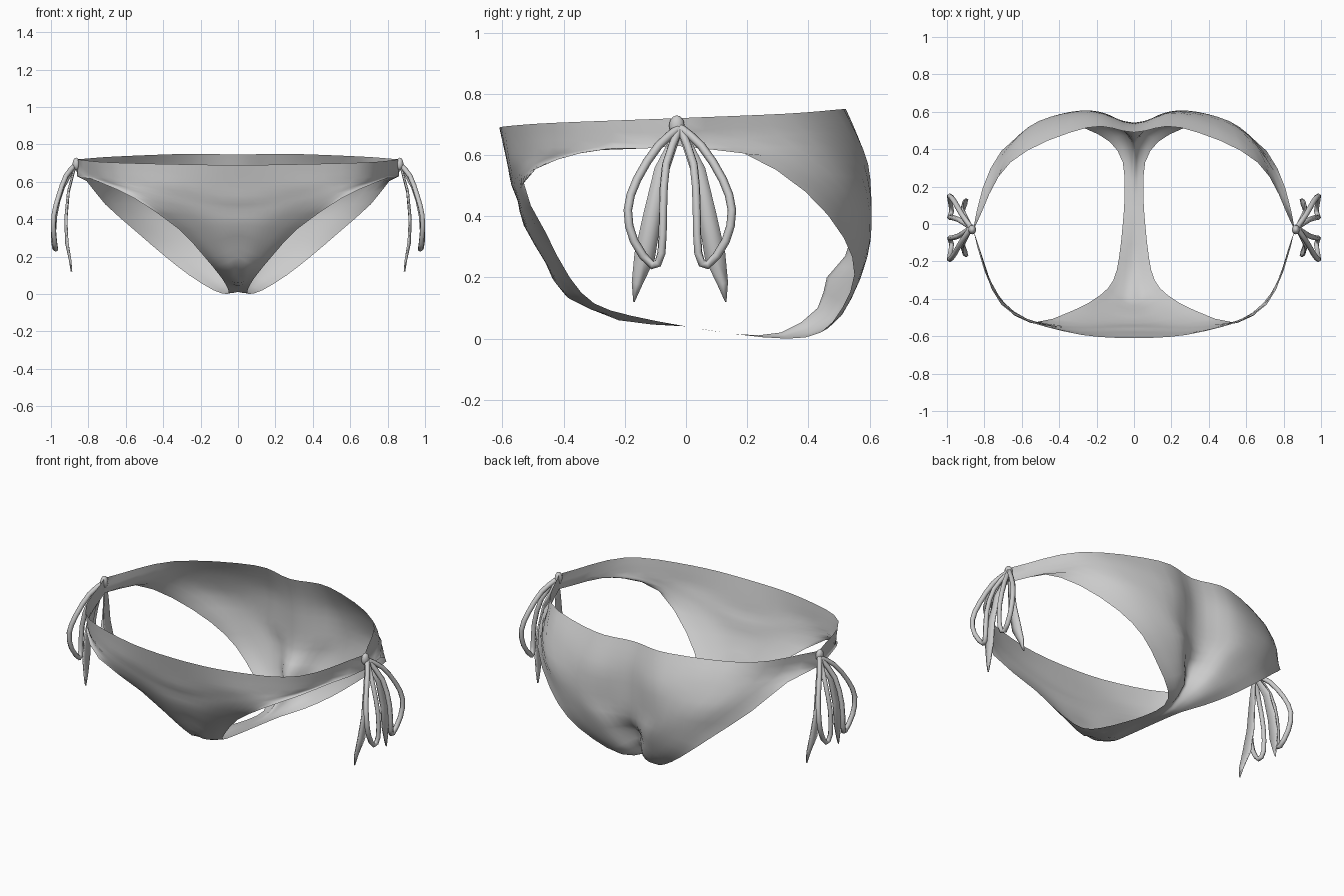
import bpy
import bmesh
from mathutils import Vector

cube = bpy.data.objects.get("Cube")
if cube:
    bpy.data.objects.remove(cube, do_unlink=True)

# One plain fabric colour
fabric = bpy.data.materials.new("grey_fabric")
fabric.use_nodes = True
GREY = (0.6, 0.6, 0.6, 1.0)
fabric.diffuse_color = GREY
fabric.node_tree.nodes["Principled BSDF"].inputs["Base Color"].default_value = GREY


def spline(points, steps, mirror_start=False):
    """Smooth path through the points; optionally symmetric about x = 0 at its start."""
    first, last = points[0], points[-1]
    before = Vector((-points[1].x, points[1].y, points[1].z)) if mirror_start else 2 * first - points[1]
    padded = [before] + points + [2 * last - points[-2]]
    path = []
    for a, b, c, d in zip(padded, padded[1:], padded[2:], padded[3:]):
        for i in range(steps):
            t = i / steps
            path.append(b + 0.5 * t * (c - a + t * (2 * a - 5 * b + 4 * c - d
                                                    + t * (3 * (b - c) + d - a))))
    return path + [last.copy()]


def grid_object(name, rows, weld=0.0005):
    """Skin a list of equally long point rows with quads."""
    bm = bmesh.new()
    grid = [[bm.verts.new(p) for p in row] for row in rows]
    for lower, upper in zip(grid, grid[1:]):
        for i in range(len(lower) - 1):
            bm.faces.new((lower[i], lower[i + 1], upper[i + 1], upper[i]))
    bmesh.ops.remove_doubles(bm, verts=bm.verts, dist=weld)
    bmesh.ops.recalc_face_normals(bm, faces=bm.faces)
    mesh = bpy.data.meshes.new(name)
    bm.to_mesh(mesh)
    bm.free()
    obj = bpy.data.objects.new(name, mesh)
    bpy.context.collection.objects.link(obj)
    return finish(obj)


def finish(obj):
    obj.data.materials.append(fabric)
    if obj.type == 'MESH':
        obj.data.shade_smooth()
    return obj


# Cross rows in hundredths: centre (y, z), two inner points, leg edge
FRONT = [
    (-61, 69, 37, -57.5, 69.5, 71, -43, 70.5, 86, -3, 72),
    (-59, 60, 37, -57, 63, 70, -43, 65, 86, -3, 63),
    (-58, 55, 38, -56.5, 58, 66, -46, 60, 80, -25, 62),
    (-57, 50, 32, -56, 53, 55, -52, 56, 71, -42, 58.5),
    (-55, 45, 20, -55, 46, 40, -54, 49, 55, -53, 51),
    (-53, 37, 12, -52, 36, 23, -49, 35, 32, -46, 35),
    (-46, 25, 7, -44, 22, 13, -41, 20, 18, -38, 20),
    (-40, 15, 4, -38, 13, 8, -34, 12, 11, -30, 11.5),
    (-22, 6, 3, -21, 6.5, 5, -20, 7, 8, -18, 7.5),
    (0, 4, 2, 0, 4, 4, 0, 4, 6, 0, 4),
]
BACK = [
    (16, 1.5, 2, 16, 1.5, 3, 16, 1.5, 5, 16, 1.5),
    (31, 2, 2, 32, 1, 4, 33, 0.5, 6, 33, 0),
    (43, 10, 4, 47, 7, 8, 47, 4, 13, 44, 2),
    (46, 20, 10, 54, 17, 18, 54, 13, 26, 51, 10),
    (52, 27, 15, 59, 28, 28, 58, 24, 40, 55, 21),
    (54, 36, 22, 60.5, 37, 39, 58, 35, 54, 51.5, 33),
    (54, 46, 23, 60.5, 47, 51, 55, 48, 71, 39, 48),
    (53.5, 56, 24, 59.5, 57, 60, 47, 58, 81, 19, 60.5),
    (52, 65, 25, 56, 66, 64, 39, 67, 86, -3, 63),
    (49, 74.5, 25, 51.5, 75, 66, 33, 73.5, 86, -3, 72),
]

# Body: front panel, crotch strip and seat as one sheet
lines = []
for y, z, *rest in FRONT + BACK:
    row = [Vector((0, y, z))] + [Vector(rest[i:i + 3]) for i in (0, 3, 6)]
    lines.append([p / 100 for p in row])
across = [spline(row, 4, mirror_start=True) for row in lines]
along = [spline(list(column), 2) for column in zip(*across)]
half = list(zip(*along))
full = [[Vector((-p.x, p.y, p.z)) for p in reversed(row[1:])] + list(row) for row in half]
grid_object("brief_body", full)

# Side bows: (offset from knot in y, x, z)
LOOP = [(0, .87, .69), (.07, .92, .63), (.14, .96, .52), (.17, .985, .42),
        (.15, .985, .32), (.09, .975, .24), (.06, .985, .28), (.055, .98, .42),
        (.045, .94, .57), (0, .87, .69)]
# Tails add a half width to each point
TAIL = [(0, .87, .69, .01), (.06, .91, .55, .022), (.09, .925, .4, .028),
        (.115, .92, .27, .032), (.14, .9, .18, .016), (.15, .89, .12, .001)]
KNOT_Y = -0.03

for side, side_name in ((1, "left"), (-1, "right")):
    # Knot
    bpy.ops.mesh.primitive_uv_sphere_add(segments=10, ring_count=6, radius=0.03,
                                         location=(side * 0.865, KNOT_Y, 0.695))
    knot = bpy.context.object
    knot.name = f"{side_name}_knot"
    knot.scale = (0.7, 0.85, 1.15)
    finish(knot)

    for way, way_name in ((-1, "front"), (1, "back")):
        # Loop cord
        curve = bpy.data.curves.new(f"{side_name}_{way_name}_loop", 'CURVE')
        curve.dimensions = '3D'
        curve.bevel_depth = 0.014
        curve.bevel_resolution = 1
        cord = curve.splines.new('POLY')
        path = spline([Vector((side * x, KNOT_Y + 0.01 + way * d, z)) for d, x, z in LOOP], 2)
        cord.points.add(len(path) - 1)
        for point, p in zip(cord.points, path):
            point.co = (*p, 1)
        cord.use_smooth = True
        loop = bpy.data.objects.new(curve.name, curve)
        bpy.context.collection.objects.link(loop)
        finish(loop)

        # Hanging tail: a pointed ribbon with a slight fold
        rows = []
        for d, x, z, w in TAIL:
            y = KNOT_Y + 0.01 + way * d
            rows.append([Vector((side * (x - 0.3 * abs(k) * w), y + k * w, z + way * k * w * 0.3))
                         for k in (-1, 0, 1)])
        tail = grid_object(f"{side_name}_{way_name}_tail", rows)
        thick = tail.modifiers.new("thickness", 'SOLIDIFY')
        thick.thickness = 0.008
        thick.offset = 0
